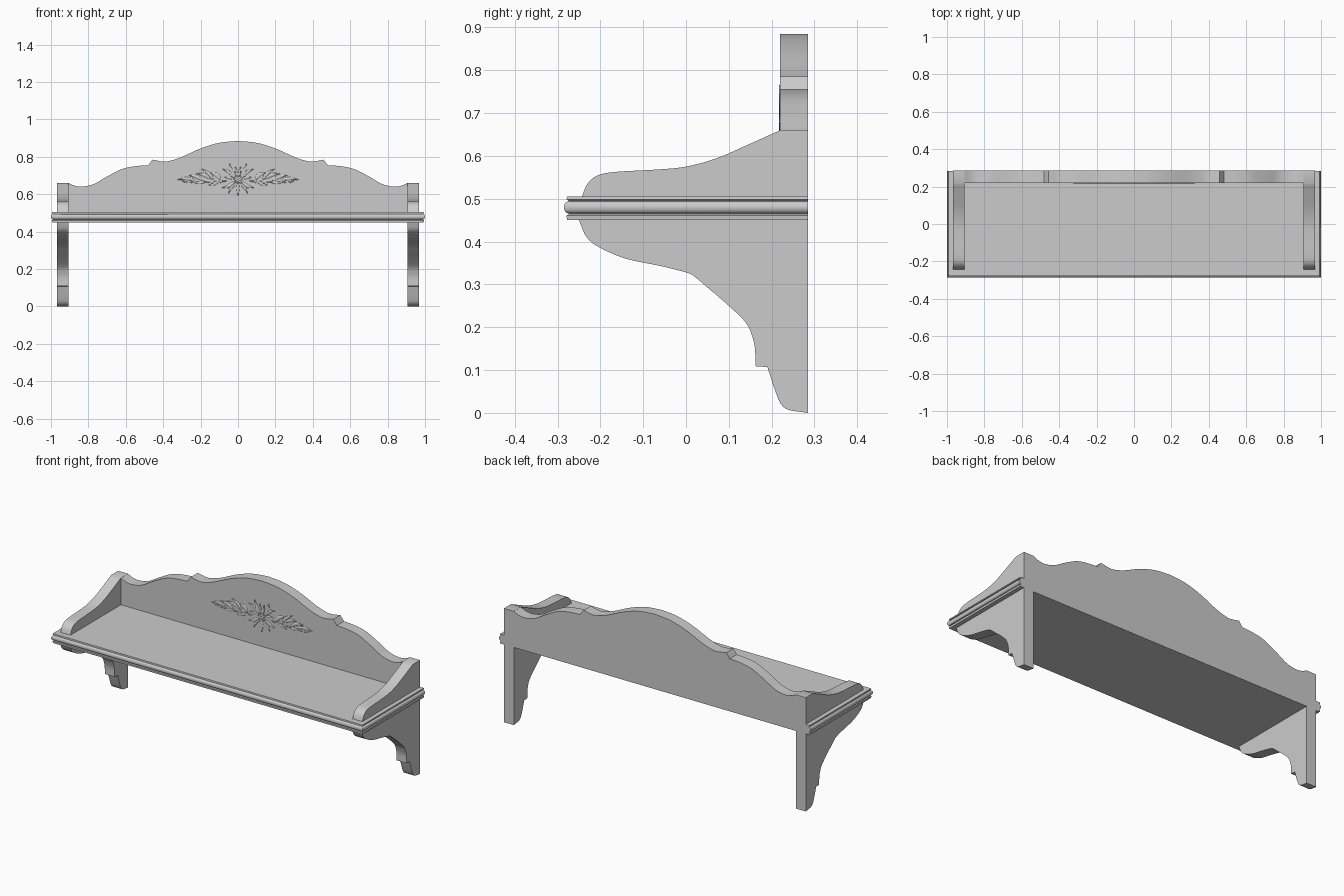
import bpy, bmesh, math
from mathutils import Vector

if "Cube" in bpy.data.objects:
    bpy.data.objects.remove(bpy.data.objects["Cube"])


def curve(pts, n=5):
    """Smooth path through a few 2D points (Catmull-Rom)."""
    p = [Vector(q) for q in pts]
    p = [2 * p[0] - p[1]] + p + [2 * p[-1] - p[-2]]
    out = []
    for a, b, c, d in zip(p, p[1:], p[2:], p[3:]):
        for i in range(n):
            t = i / n
            out.append(0.5 * (2 * b + (c - a) * t + (2 * a - 5 * b + 4 * c - d) * t * t
                              + (3 * b - a - 3 * c + d) * t ** 3))
    return out + [p[-2]]


def finish(name, bm, recalc=True, angle=30):
    if recalc:
        bmesh.ops.recalc_face_normals(bm, faces=bm.faces)
    me = bpy.data.meshes.new(name)
    bm.to_mesh(me)
    bm.free()
    ob = bpy.data.objects.new(name, me)
    bpy.context.collection.objects.link(ob)
    bpy.ops.object.select_all(action='DESELECT')
    ob.select_set(True)
    bpy.context.view_layer.objects.active = ob
    bpy.ops.object.shade_smooth_by_angle(angle=math.radians(angle))
    return ob


def slab(name, outline, place, a, b):
    """Extrude a 2D outline between depths a and b."""
    bm = bmesh.new()
    rings = [[bm.verts.new(place(p, d)) for p in outline] for d in (a, b)]
    bm.faces.new(rings[0])
    bm.faces.new(rings[1])
    for i in range(len(outline)):
        j = (i + 1) % len(outline)
        bm.faces.new((rings[0][i], rings[0][j], rings[1][j], rings[1][i]))
    return finish(name, bm)


# Shelf board with a beaded edge on front and ends: (inset, z)
edge = [(.007, .45), (.006, .461), (.011, .464)]
edge += [(.011 - .011 * math.sin(math.pi * i / 8), .48 - .014 * math.cos(math.pi * i / 8))
         for i in range(9)]
edge += [(.011, .496), (.006, .498), (.007, .505)]
bm = bmesh.new()
rings = []
for o, z in edge:
    rings.append([bm.verts.new(v) for v in ((-1 + o, .2845, z), (-1 + o, -.285 + o, z),
                                            (1 - o, -.285 + o, z), (1 - o, .2845, z))])
for r, s in zip(rings, rings[1:]):
    for i in range(4):
        j = (i + 1) % 4
        bm.faces.new((r[i], r[j], s[j], s[i]))
bm.faces.new(rings[0])
bm.faces.new(rings[-1])
finish("shelf_board", bm)

# Scalloped back panel
half = curve([(0, .885), (.1, .875), (.2, .845), (.3, .8), (.36, .78), (.4, .775), (.458, .785)])
half += curve([(.48, .755), (.55, .75), (.62, .735), (.7, .695), (.77, .655), (.83, .641),
               (.87, .645), (.907, .66)])
half.append(Vector((.907, .451)))
outline = half + [Vector((-p.x, p.y)) for p in reversed(half[1:])]
slab("back_panel", outline, lambda p, d: (p.x, d, p.y), .22, .285)

# Side brackets, running through the shelf
side = curve([(-.243, .505), (-.23, .535), (-.205, .555), (-.16, .563), (-.07, .568), (0, .575),
              (.07, .594), (.14, .624), (.22, .66)])
side += [Vector((.285, .66)), Vector((.285, 0))]
side += curve([(.27, .002), (.24, .007), (.222, .02), (.208, .052), (.19, .107)])
side += curve([(.162, .109), (.161, .15), (.154, .18), (.14, .21), (.1, .25), (.045, .297),
               (.02, .318), (0, .328), (-.06, .343), (-.14, .36), (-.2, .385), (-.232, .41),
               (-.25, .45)])
for name, s in (("left_bracket", -1), ("right_bracket", 1)):
    slab(name, side, lambda p, d: (d, p.x, p.y), s * .905, s * .968)


# Carved floral ornament: ridged leaves in low relief
def leaf(bm, x0, z0, x1, z1, width, bend=0.0, n=8):
    a, b = Vector((x0, z0)), Vector((x1, z1))
    d = b - a
    nrm = Vector((-d.y, d.x)).normalized()
    rows = []
    for i in range(n + 1):
        t = i / n
        c = a + d * t + nrm * bend * math.sin(math.pi * t)
        w = width * (math.sin(math.pi * t ** .8) + .06)
        rows.append([bm.verts.new((q.x, y, q.y)) for q, y in
                     ((c - nrm * w, .2205), (c - nrm * w * .8, .2185), (c, .217),
                      (c + nrm * w * .8, .2185), (c + nrm * w, .2205))])
    for r, s in zip(rows, rows[1:]):
        for k in range(4):
            f = bm.faces.new((r[k], s[k], s[k + 1], r[k + 1]))
            f.normal_update()
            if f.normal.y > 0:
                f.normal_flip()


leaves = [  # x0, z0, x1, z1, half width, bend
    (.01, .69, .045, .765, .009, -.008), (.015, .685, .085, .735, .009, .008),
    (.02, .68, .075, .69, .007, .004), (.015, .67, .085, .635, .009, -.008),
    (.008, .66, .05, .605, .008, .008), (.005, .69, .014, .75, .006, 0),
    (.06, .672, .19, .668, .006, -.006), (.09, .675, .15, .715, .011, .01),
    (.13, .675, .195, .735, .009, .008), (.14, .68, .225, .71, .009, .008),
    (.18, .67, .265, .7, .009, .008), (.17, .666, .25, .668, .007, -.006),
    (.23, .675, .325, .677, .008, .008), (.1, .67, .16, .65, .007, -.006),
    (.24, .664, .305, .672, .005, -.003)]
bm = bmesh.new()
for x0, z0, x1, z1, w, bend in leaves:
    for s in (-1, 1):
        leaf(bm, s * x0, z0, s * x1, z1, w, s * bend)
leaf(bm, 0, .665, 0, .59, .008)
for i in range(6):
    t = math.tau * i / 6
    leaf(bm, 0, .68, .022 * math.cos(t), .68 + .022 * math.sin(t), .007)
finish("floral_ornament", bm, recalc=False, angle=40)
